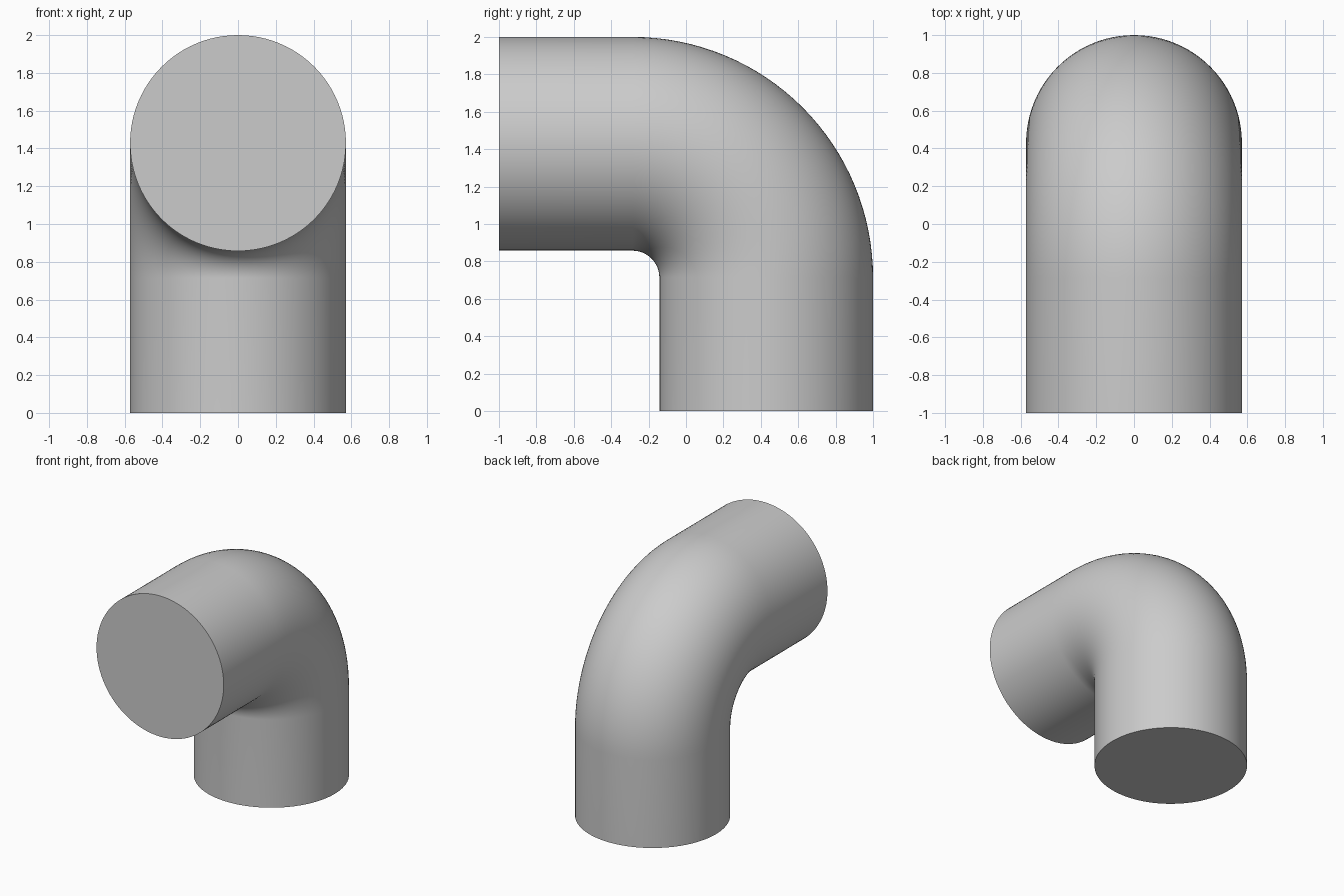
import bpy, bmesh
from math import sin, cos, pi, radians
from mathutils import Vector

cube = bpy.data.objects.get("Cube")
if cube:
    bpy.data.objects.remove(cube, do_unlink=True)

PIPE_R = 4 / 7        # pipe radius
BEND_R = 5 / 7        # centreline radius of the bend
PIVOT = Vector((0, -2 / 7, 5 / 7))
SIDES, STEPS = 96, 32

grey = bpy.data.materials.new("plain grey")
grey.use_nodes = True
colour = (0.6, 0.6, 0.6, 1)
grey.diffuse_color = colour
grey.node_tree.nodes["Principled BSDF"].inputs["Base Color"].default_value = colour

# Centreline stations: bottom end, quarter bend, front end
stations = [(Vector((0, 1 - PIPE_R, 0)), Vector((0, 1, 0)))]
for i in range(STEPS + 1):
    a = pi / 2 * i / STEPS
    out = Vector((0, cos(a), sin(a)))
    stations.append((PIVOT + out * BEND_R, out))
stations.append((Vector((0, -1, 2 - PIPE_R)), Vector((0, 0, 1))))

# Sweep a circle through the stations
bm = bmesh.new()
side = Vector((1, 0, 0))
rings = []
for centre, out in stations:
    rings.append([bm.verts.new(centre + PIPE_R * (cos(t) * side + sin(t) * out))
                  for t in (2 * pi * k / SIDES for k in range(SIDES))])
for low, high in zip(rings, rings[1:]):
    for k in range(SIDES):
        n = (k + 1) % SIDES
        bm.faces.new((low[k], low[n], high[n], high[k]))

# Flat end caps
bm.faces.new(rings[0])
bm.faces.new(rings[-1])
bmesh.ops.recalc_face_normals(bm, faces=bm.faces)

mesh = bpy.data.meshes.new("pipe_elbow")
bm.to_mesh(mesh)
bm.free()
mesh.materials.append(grey)
elbow = bpy.data.objects.new("pipe_elbow", mesh)
bpy.context.collection.objects.link(elbow)

# Smooth walls, sharp cap rims
bpy.ops.object.select_all(action='DESELECT')
elbow.select_set(True)
bpy.context.view_layer.objects.active = elbow
bpy.ops.object.shade_smooth_by_angle(angle=radians(30))
